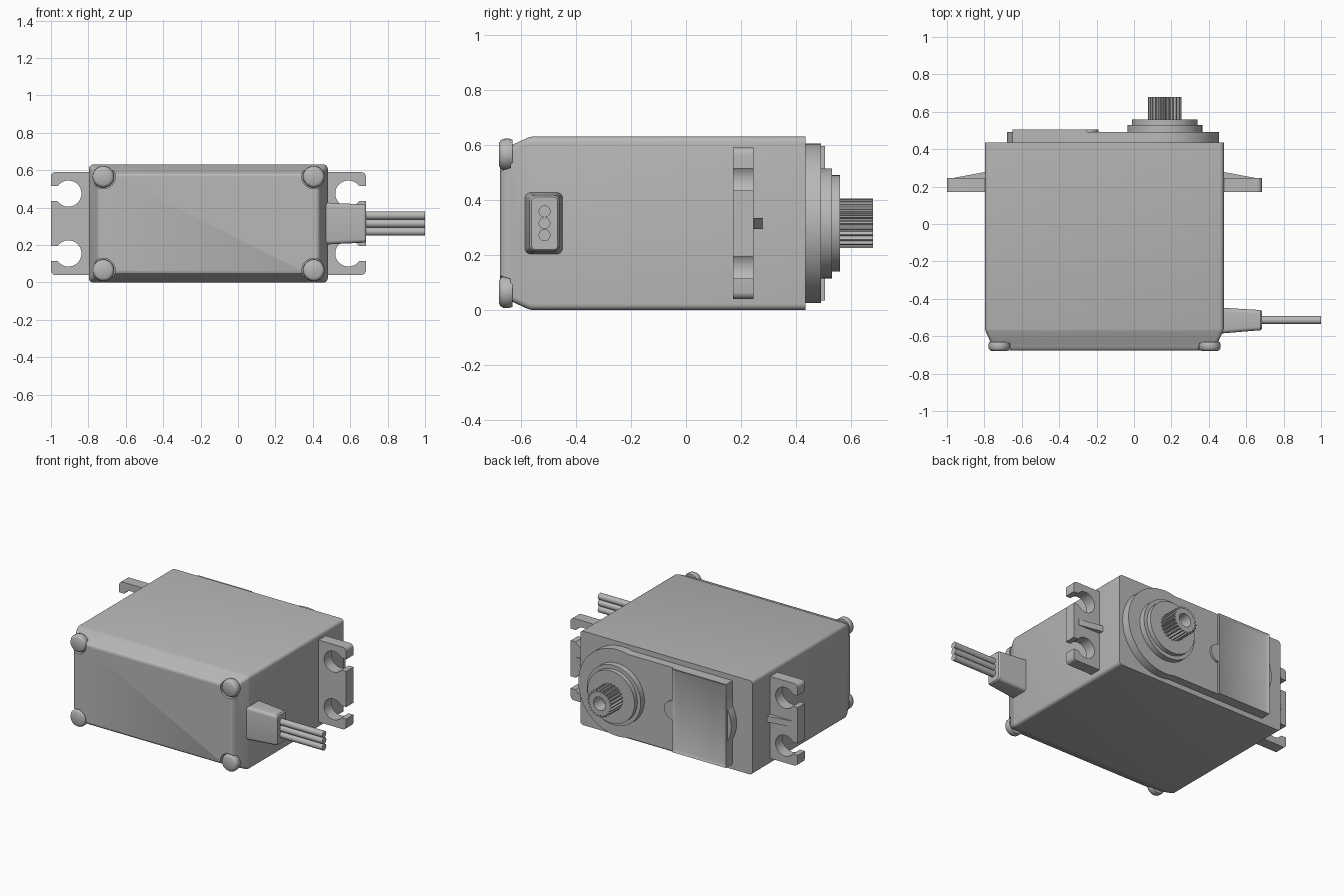
import bpy, bmesh
from math import sin, cos, asin, pi, radians

if "Cube" in bpy.data.objects:
    bpy.data.objects.remove(bpy.data.objects["Cube"])

grey = bpy.data.materials.new("mid grey")
grey.use_nodes = True
colour = (0.48, 0.48, 0.48, 1)
grey.diffuse_color = colour
grey.node_tree.nodes["Principled BSDF"].inputs["Base Color"].default_value = colour

MID = 0.315           # mid height
LEFT, RIGHT = 0.48, -0.797   # case sides
SHAFT_X = 0.165


def arc(cx, cz, r, a0, a1, n):
    """Points on an arc, angles in radians."""
    return [(cx + r * cos(a0 + (a1 - a0) * i / n), cz + r * sin(a0 + (a1 - a0) * i / n))
            for i in range(n + 1)]


def circle(cx, cz, r, n=48):
    return arc(cx, cz, r, 0, 2 * pi, n)[:-1]


def rounded(u0, u1, v0, v1, r, n=5):
    pts = []
    for k, (u, v) in enumerate([(u1 - r, v1 - r), (u0 + r, v1 - r), (u0 + r, v0 + r), (u1 - r, v0 + r)]):
        pts += arc(u, v, r, k * pi / 2, (k + 1) * pi / 2, n)
    return pts


def loft(name, sections, axis="y"):
    """Skin a list of (position, outline) sections along y or x, closing the ends."""
    bm = bmesh.new()
    rings = []
    for w, pts in sections:
        rings.append([bm.verts.new((u, w, v) if axis == "y" else (w, u, v)) for u, v in pts])
    n = len(rings[0])
    for a, b in zip(rings, rings[1:]):
        for i in range(n):
            j = (i + 1) % n
            bm.faces.new((a[i], a[j], b[j], b[i]))
    bm.faces.new(rings[0])
    bm.faces.new(rings[-1])
    bmesh.ops.recalc_face_normals(bm, faces=bm.faces)
    mesh = bpy.data.meshes.new(name)
    bm.to_mesh(mesh)
    bm.free()
    mesh.materials.append(grey)
    ob = bpy.data.objects.new(name, mesh)
    bpy.context.collection.objects.link(ob)
    return ob


def prism(name, pts, w0, w1, axis="y"):
    return loft(name, [(w0, pts), (w1, pts)], axis)


# Case with tapered, softened front
case = loft("case", [
    (y, rounded(RIGHT + d, LEFT - d, d, 2 * MID - d, 0.022))
    for y, d in [(-0.675, 0.06), (-0.671, 0.05), (-0.66, 0.042), (-0.64, 0.034),
                 (-0.575, 0.004), (-0.56, 0), (0.435, 0)]])

# Corner screws sitting in round pockets
for i, x in enumerate((-0.72, 0.405)):
    for j, z in enumerate((0.065, 0.565)):
        cutter = prism("pocket_cutter", circle(x, z, 0.064), -0.8, -0.637)
        cutter.hide_render = True
        mod = case.modifiers.new("pocket", "BOOLEAN")
        mod.operation, mod.solver, mod.object = "DIFFERENCE", "EXACT", cutter
        bpy.context.view_layer.objects.active = case
        bpy.ops.object.modifier_apply(modifier=mod.name)
        bpy.data.objects.remove(cutter)
        loft(f"screw_{i}{j}", [(y, circle(x, z, r, 32)) for y, r in
                               [(-0.63, 0.054), (-0.645, 0.058), (-0.664, 0.057),
                                (-0.674, 0.051), (-0.679, 0.042)]])


# Mounting ears with open screw holes and a sloping rib
def ear(name, base, s):
    length, hole, r, slot, cr = 0.204, 0.11, 0.07, 0.04, 0.025
    a = asin(slot / r)
    pts = [(-0.02, 0.04)] + arc(length - cr, 0.04 + cr, cr, -pi / 2, 0, 5)
    for zc in (0.155, 0.475):
        pts += [(length, zc - slot)] + arc(hole, zc, r, -a, a - 2 * pi, 28) + [(length, zc + slot)]
    pts += arc(length - cr, 0.59 - cr, cr, 0, pi / 2, 5) + [(-0.02, 0.59)]
    prism(name, [(base + s * u, z) for u, z in pts], 0.17, 0.246)
    rib = [(-0.02, 0.24), (0.165, 0.24), (0.165, 0.247), (0, 0.278), (-0.02, 0.278)]
    bm = bmesh.new()
    face = bm.faces.new([bm.verts.new((base + s * u, y, MID - 0.02)) for u, y in rib])
    top = bmesh.ops.extrude_face_region(bm, geom=[face])["geom"]
    bmesh.ops.translate(bm, vec=(0, 0, 0.04), verts=[v for v in top if isinstance(v, bmesh.types.BMVert)])
    bmesh.ops.recalc_face_normals(bm, faces=bm.faces)
    mesh = bpy.data.meshes.new(name + "_rib")
    bm.to_mesh(mesh)
    bm.free()
    mesh.materials.append(grey)
    bpy.context.collection.objects.link(bpy.data.objects.new(name + "_rib", mesh))


ear("left_ear", LEFT, 1)
ear("right_ear", RIGHT, -1)

# Gear cover plate: round around the shaft, straight beyond, small bulge at the end
R, HALF = 0.29, 0.28
a = pi - asin(HALF / R)
bulge = radians(30)
plate = arc(SHAFT_X, MID, R, -a, a, 56) + [(-0.65, MID + HALF)]
plate += arc(-0.463, MID, 0.217, pi - bulge, pi + bulge, 14) + [(-0.65, MID - HALF)]
prism("gear_cover", plate, 0.42, 0.491)

# Raised panel with a recessed field and a round tab
panel = prism("cover_panel", [(-0.65, 0.035), (-0.25, 0.035), (-0.25, 0.595), (-0.65, 0.595)], 0.48, 0.505)
bm = bmesh.new()
bm.from_mesh(panel.data)
back = max(bm.faces, key=lambda f: f.calc_center_median().y)
bmesh.ops.inset_region(bm, faces=[back], thickness=0.028)
bmesh.ops.translate(bm, vec=(0, -0.011, 0), verts=back.verts)
bm.to_mesh(panel.data)
bm.free()
prism("panel_tab", arc(-0.252, MID, 0.062, -pi / 2, pi / 2, 20), 0.48, 0.505)

# Stepped bearing boss
prism("boss_lower", circle(SHAFT_X, MID, 0.2, 64), 0.48, 0.53)
prism("boss_upper", circle(SHAFT_X, MID, 0.175, 64), 0.52, 0.56)

# Splined output shaft with a central bore
TEETH = 24
steps = TEETH * 4


def spline(r_root, r_tip):
    return [(SHAFT_X + (r_tip if i % 4 < 2 else r_root) * cos(2 * pi * i / steps),
             MID + (r_tip if i % 4 < 2 else r_root) * sin(2 * pi * i / steps)) for i in range(steps)]


loft("output_shaft", [(0.55, spline(0.077, 0.09)), (0.68, spline(0.077, 0.09)),
                      (0.68, circle(SHAFT_X, MID, 0.045, steps)),
                      (0.6, circle(SHAFT_X, MID, 0.04, steps))])

# Cable boot and three wires
loft("cable_boot", [
    (0.47, rounded(-0.585, -0.448, 0.203, 0.427, 0.02)),
    (0.676, rounded(-0.568, -0.46, 0.213, 0.417, 0.02)),
    (0.685, rounded(-0.561, -0.467, 0.22, 0.41, 0.014))], "x")
for i in (-1, 0, 1):
    prism(f"wire_{i + 2}", circle(-0.514, MID + i * 0.043, 0.0215, 24), 0.67, 1.0, "x")

# Smooth curved sides, keep hard edges
bpy.ops.object.select_all(action="DESELECT")
for ob in bpy.context.collection.objects:
    if ob.type == "MESH":
        ob.select_set(True)
        bpy.context.view_layer.objects.active = ob
bpy.ops.object.shade_smooth_by_angle(angle=radians(30))
